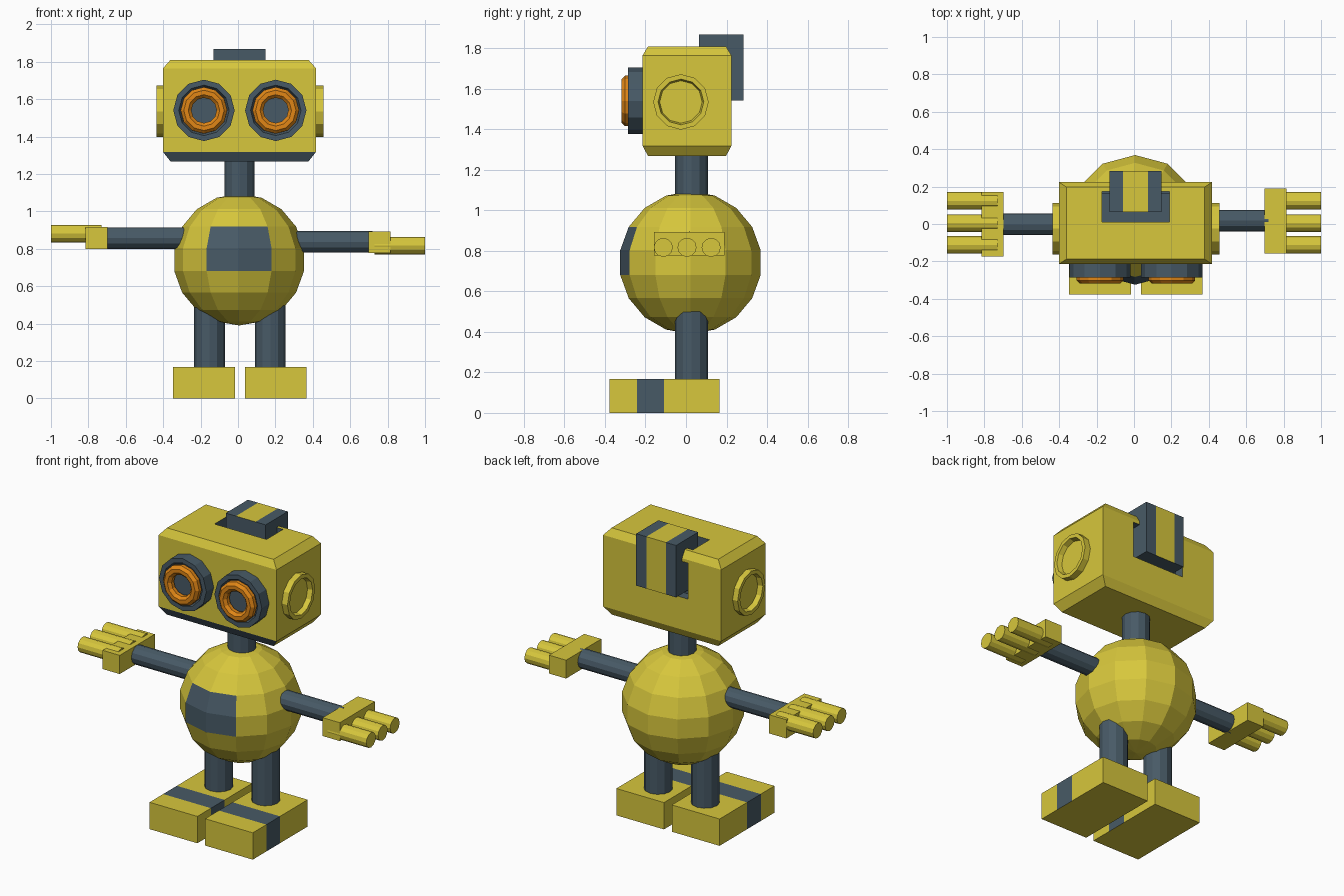
import bpy, bmesh, math
from mathutils import Vector, Matrix

if "Cube" in bpy.data.objects:
    bpy.data.objects.remove(bpy.data.objects["Cube"])

YELLOW, DARK, ORANGE = 0, 1, 2


def material(name, rgb):
    m = bpy.data.materials.new(name)
    m.diffuse_color = (*rgb, 1)
    m.use_nodes = True
    m.node_tree.nodes["Principled BSDF"].inputs["Base Color"].default_value = m.diffuse_color
    return m


MATS = [material("yellow_paint", (0.68, 0.57, 0.045)),
        material("slate_metal", (0.064, 0.102, 0.133)),
        material("orange_glow", (0.75, 0.24, 0.008))]


def finish(name, bm, colour=YELLOW, rule=None):
    """Turn a bmesh into an object; rule(centre, normal) may pick face colours."""
    bmesh.ops.recalc_face_normals(bm, faces=bm.faces[:])
    for f in bm.faces:
        f.material_index = rule(f.calc_center_median(), f.normal) if rule else colour
    me = bpy.data.meshes.new(name)
    bm.to_mesh(me)
    bm.free()
    for m in MATS:
        me.materials.append(m)
    ob = bpy.data.objects.new(name, me)
    bpy.context.collection.objects.link(ob)
    return ob


def box(name, x, y, z, colour=YELLOW, rule=None, cuts=()):
    """Box from ranges; cuts are (axis, position) pairs that split its faces."""
    bm = bmesh.new()
    bmesh.ops.create_cube(bm, size=1)
    for v in bm.verts:
        v.co = [r[0] if c < 0 else r[1] for c, r in zip(v.co, (x, y, z))]
    for axis, pos in cuts:
        n = Vector((0, 0, 0))
        n[axis] = 1
        bmesh.ops.bisect_plane(bm, geom=bm.verts[:] + bm.edges[:] + bm.faces[:],
                               plane_co=n * pos, plane_no=n)
    return finish(name, bm, colour, rule)


def lathe(name, origin, axis, profile, colour=YELLOW, sides=12):
    """Revolve (radius, height) points about an axis."""
    bm = bmesh.new()
    vs = [bm.verts.new((r, 0, h)) for r, h in profile]
    es = [bm.edges.new(p) for p in zip(vs, vs[1:])]
    bmesh.ops.spin(bm, geom=vs + es, cent=(0, 0, 0), axis=(0, 0, 1),
                   angle=math.tau, steps=sides, use_duplicate=False)
    bmesh.ops.remove_doubles(bm, verts=bm.verts[:], dist=1e-4)
    q = Vector((0, 0, 1)).rotation_difference(Vector(axis))
    bm.transform(Matrix.Translation(origin) @ q.to_matrix().to_4x4())
    return finish(name, bm, colour)


def rod(name, origin, axis, radius, length, colour=DARK, sides=12):
    return lathe(name, origin, axis,
                 [(0, 0), (radius, 0), (radius, length), (0, length)], colour, sides)


# Round body with a chest panel
bm = bmesh.new()
bmesh.ops.create_uvsphere(bm, u_segments=12, v_segments=9, radius=0.352,
                          matrix=Matrix.Translation((0.006, 0.022, 0.742)))
finish("body", bm, rule=lambda c, n: DARK if c.y < -0.2 and abs(c.x) < 0.12
       and 0.68 < c.z < 0.92 else YELLOW)

# Head: stacked rectangles give the chamfered top and bottom
bm = bmesh.new()
rings = []
for z, ix, iy in ((1.267, 0.04, 0.027), (1.318, 0, 0), (1.765, 0, 0), (1.81, 0.04, 0.027)):
    hx, hy = 0.409 - ix, 0.219 - iy
    rings.append([bm.verts.new((0.008 + sx * hx, 0.005 + sy * hy, z))
                  for sx, sy in ((-1, -1), (1, -1), (1, 1), (-1, 1))])
for a, b in zip(rings, rings[1:]):
    for i in range(4):
        j = (i + 1) % 4
        bm.faces.new((a[i], a[j], b[j], b[i]))
bm.faces.new(rings[0])
bm.faces.new(rings[-1])
head = finish("head", bm, rule=lambda c, n: DARK if n.y < -0.5 and c.z < 1.32 else YELLOW)

# Recesses in the top and back of the head
cutters = [box("top_recess", (-0.17, 0.19), (0.01, 0.175), (1.73, 1.9), DARK),
           box("back_recess", (-0.17, 0.19), (0.165, 0.35), (1.52, 1.745), DARK)]
for c in cutters:
    c.hide_render = True
    mod = head.modifiers.new("cut", "BOOLEAN")
    mod.operation, mod.solver, mod.object = "DIFFERENCE", "EXACT", c
bpy.context.view_layer.update()
cut_mesh = bpy.data.meshes.new_from_object(
    head.evaluated_get(bpy.context.evaluated_depsgraph_get()))
head.modifiers.clear()
head.data = cut_mesh
for c in cutters:
    bpy.data.objects.remove(c)

# Battery block with a stripe over top and back
box("battery_block", (-0.13, 0.146), (0.065, 0.284), (1.543, 1.868),
    cuts=((0, -0.06), (0, 0.076)),
    rule=lambda c, n: YELLOW if -0.06 < c.x < 0.076 and (n.z > 0.5 or n.y > 0.5) else DARK)

# Ears: raised rims
for side, x in ((-1, -0.39), (1, 0.41)):
    lathe("ear", (x, -0.025, 1.535), (side, 0, 0),
          [(0, 0.016), (0.105, 0.016), (0.113, 0.046), (0.137, 0.046), (0.137, 0)])

# Eyes: cup and glowing ring
for x in (-0.182, 0.202):
    lathe("eye_cup", (x, -0.2, 1.54), (0, -1, 0),
          [(0, 0), (0.164, 0), (0.164, 0.087), (0.135, 0.087), (0.125, 0.065), (0, 0.065)], DARK)
    ring = [(0.096 + 0.031 * math.cos(i * math.tau / 8 + math.pi / 8),
             0.031 * math.sin(i * math.tau / 8 + math.pi / 8)) for i in range(9)]
    lathe("eye_ring", (x, -0.29, 1.54), (0, -1, 0), ring, ORANGE)

# Neck
rod("neck", (0.008, 0.027, 1.04), (0, 0, 1), 0.081, 0.25)

# Arms, palms and fingers
for side, ay, az, py, pz, fz in (
        (-1, -0.002, 0.857, (-0.175, 0.172), (0.80, 0.917), 0.881),
        (1, 0.018, 0.837, (-0.157, 0.191), (0.778, 0.893), 0.817)):
    rod("arm", (side * 0.25, ay, az), (side, 0, 0), 0.058, 0.47)
    box("palm", sorted((side * 0.697, side * 0.815)), py, pz)
    for fy in (-0.112, 0.005, 0.124):
        rod("finger", (side * 0.73, fy, fz), (side, 0, 0), 0.047, 0.27, YELLOW)

# Legs and striped feet
for cx in (-0.152, 0.173):
    rod("leg", (cx, 0.027, 0.15), (0, 0, 1), 0.082, 0.39)
for x in ((-0.348, -0.017), (0.037, 0.367)):
    box("foot", x, (-0.378, 0.165), (0, 0.168), cuts=((1, -0.243), (1, -0.108)),
        rule=lambda c, n: DARK if -0.243 < c.y < -0.108 and n.z > -0.5 else YELLOW)
